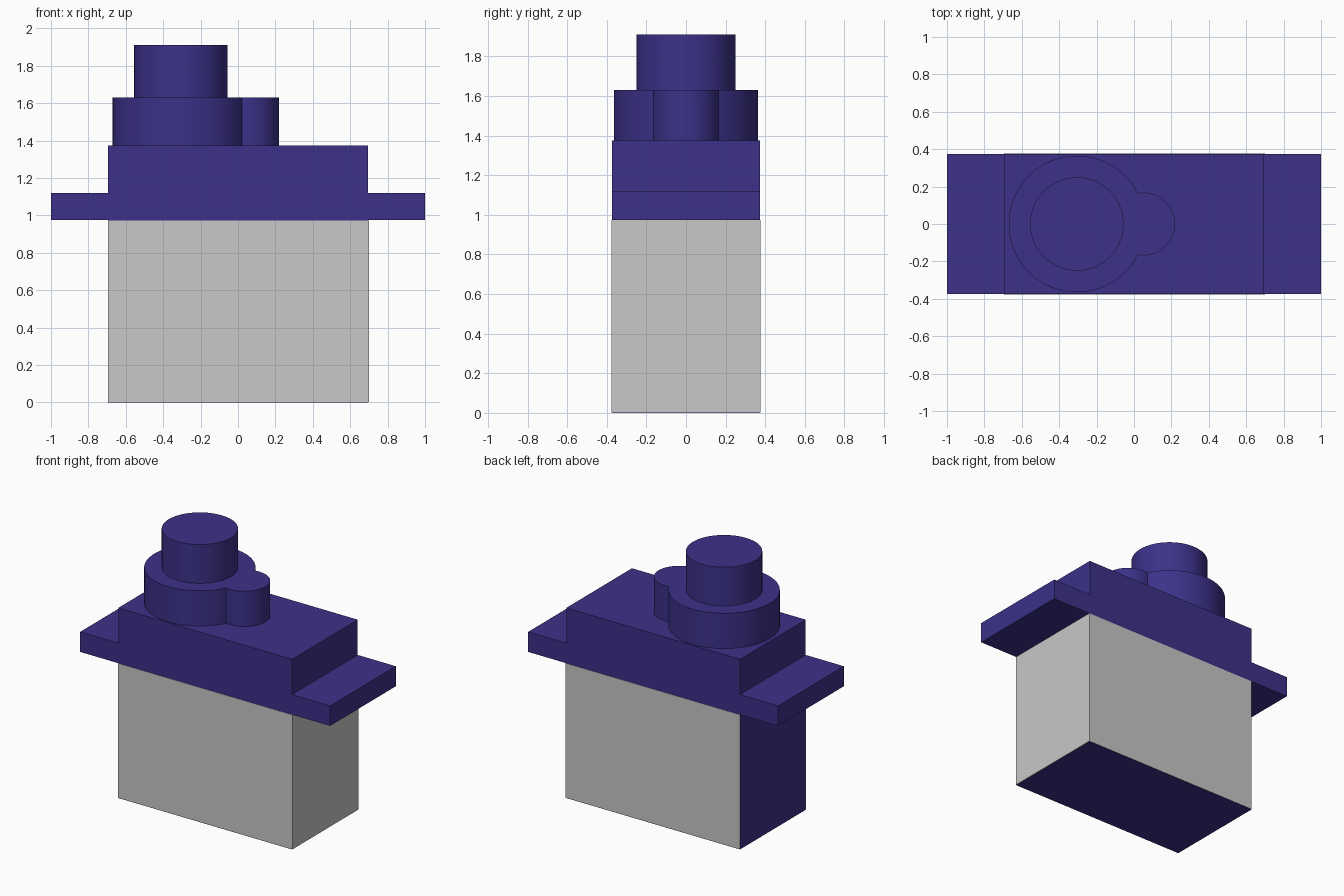
import bpy, bmesh, math

if "Cube" in bpy.data.objects:
    bpy.data.objects.remove(bpy.data.objects["Cube"])


def material(name, rgb):
    m = bpy.data.materials.new(name)
    m.diffuse_color = (*rgb, 1)
    m.use_nodes = True
    m.node_tree.nodes["Principled BSDF"].inputs["Base Color"].default_value = m.diffuse_color
    return m


blue = material("deep blue plastic", (0.045, 0.031, 0.25))
grey = material("grey label", (0.58, 0.58, 0.58))


def prism(name, points, direction, mat, smooth=False):
    """Extrude a closed planar outline of 3D points along a direction."""
    bm = bmesh.new()
    face = bm.faces.new([bm.verts.new(p) for p in points])
    ret = bmesh.ops.extrude_face_region(bm, geom=[face], use_keep_orig=True)
    verts = [g for g in ret["geom"] if isinstance(g, bmesh.types.BMVert)]
    bmesh.ops.translate(bm, verts=verts, vec=direction)
    bmesh.ops.recalc_face_normals(bm, faces=bm.faces[:])
    mesh = bpy.data.meshes.new(name)
    bm.to_mesh(mesh)
    bm.free()
    mesh.materials.append(mat)
    ob = bpy.data.objects.new(name, mesh)
    bpy.context.collection.objects.link(ob)
    if smooth:
        bpy.ops.object.select_all(action='DESELECT')
        ob.select_set(True)
        bpy.context.view_layer.objects.active = ob
        bpy.ops.object.shade_smooth_by_angle(angle=math.radians(30))
    return ob


def arc(cx, r, a0, a1, n, z):
    return [(cx + r * math.cos(a0 + (a1 - a0) * i / n),
             r * math.sin(a0 + (a1 - a0) * i / n), z) for i in range(n + 1)]


# Case with mounting ears: half profile mirrored in x, extruded through the depth
D = 0.372
half = [(0.695, 0), (0.695, 0.975), (1, 0.975), (1, 1.12), (0.695, 1.12), (0.695, 1.375)]
outline = half + [(-x, z) for x, z in reversed(half)]
prism("case", [(x, -D - 0.003, z) for x, z in outline], (0, 2 * D + 0.006, 0), blue)

# Label wrapped round the front, right and back of the lower case
L = -0.695
outer, inner = 0.377, 0.373
wrap = [(L, -outer), (0.7, -outer), (0.7, outer), (L, outer),
        (L, inner), (0.69, inner), (0.69, -inner), (L, -inner)]
prism("label", [(x, y, 0.003) for x, y in wrap], (0, 0, 0.971), grey)

# Gear housing: outline of a large and a small circle joined
cx, R, sx, r = -0.305, 0.365, 0.052, 0.168
d = sx - cx
a = (d * d + R * R - r * r) / (2 * d)
h = math.sqrt(R * R - a * a)
big, small = math.atan2(h, a), math.atan2(h, a - d)
housing = (arc(cx, R, big, 2 * math.pi - big, 56, 1.375)
           + arc(sx, r, -small, small, 28, 1.375)[1:-1])
prism("gear_housing", housing, (0, 0, 0.255), blue, True)

# Output shaft
prism("output_shaft", arc(cx, 0.25, 0, 2 * math.pi, 64, 1.63)[:-1], (0, 0, 0.28), blue, True)
